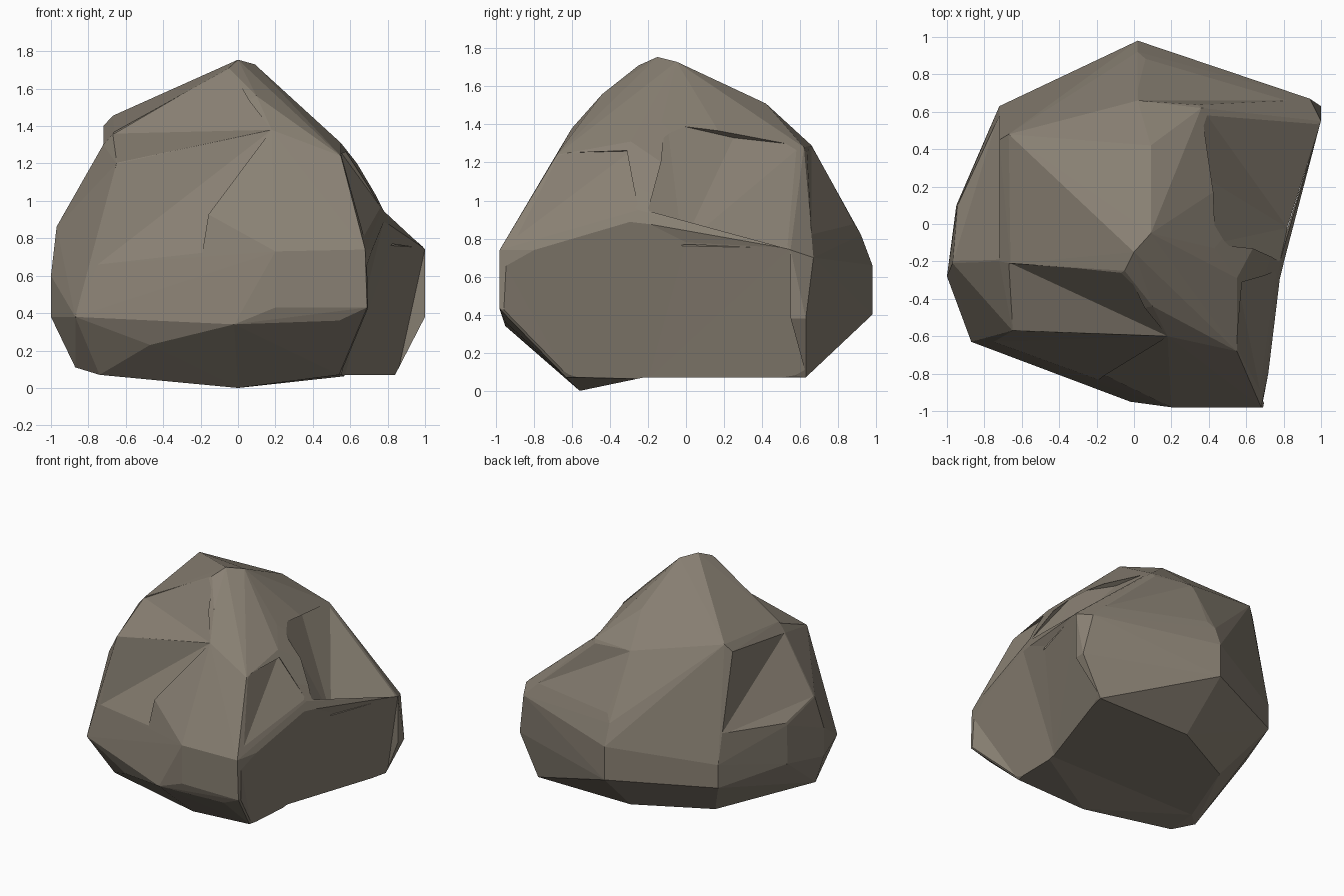
import bpy
import bmesh

# One flat stone colour
stone = bpy.data.materials.new("warm_grey_stone")
stone.diffuse_color = (0.25, 0.217, 0.172, 1.0)


def hull(name, points):
    """Object made from the convex hull of a few corner points."""
    bm = bmesh.new()
    for p in points:
        bm.verts.new(p)
    bmesh.ops.convex_hull(bm, input=bm.verts[:])
    loose = [v for v in bm.verts if not v.link_faces]
    bmesh.ops.delete(bm, geom=loose, context='VERTS')
    bmesh.ops.recalc_face_normals(bm, faces=bm.faces[:])
    mesh = bpy.data.meshes.new(name)
    bm.to_mesh(mesh)
    bm.free()
    mesh.materials.append(stone)
    obj = bpy.data.objects.new(name, mesh)
    bpy.context.collection.objects.link(obj)
    return obj


def carve(target, name, points):
    """Cut a wedge-shaped hollow out of the target."""
    cutter = hull(name, points)
    cutter.hide_render = True
    mod = target.modifiers.new(name, 'BOOLEAN')
    mod.operation = 'DIFFERENCE'
    mod.solver = 'EXACT'
    mod.object = cutter
    bpy.context.view_layer.objects.active = target
    bpy.ops.object.modifier_apply(modifier=mod.name)
    bpy.data.objects.remove(cutter)


# Underside, with its low tip near the front
base = [(0, -.56, 0), (.84, .63, .07), (.04, .63, .07), (-.5, .35, .07),
        (-.72, -.22, .07), (.54, -.63, .07), (-.74, -.47, .07),
        (-.87, -.36, .11), (.77, -.39, .26), (-.47, -.72, .23)]

# Widest belt of corners around the stone
belt = [(1, .55, .38), (1, .63, .38), (1, .55, .74), (.94, .67, .70),
        (.02, .98, .40), (.02, .98, .66), (.02, .92, .82),
        (-.72, .63, .40), (-.72, .63, .58), (-.95, .1, .45), (-.945, .1, .75),
        (-1, -.28, .38), (-1, -.28, .60), (-.97, -.21, .86),
        (-.87, -.63, .38), (-.75, -.63, .66), (-.02, -.95, .34),
        (.2, -.98, .43), (.54, -.95, .36), (.69, -.98, .43),
        (.68, -.98, .74), (.2, -.98, .73), (.79, -.42, .45), (.77, -.25, .95)]

# Shoulders below the peak
shoulders = [(.55, -.29, 1.31), (.55, -.68, 1.24), (.18, -.6, 1.38),
             (-.65, -.57, 1.20), (-.66, -.21, 1.37), (-.72, -.2, 1.30),
             (-.67, .48, 1.455), (-.72, .45, 1.40),
             (.02, .66, 1.29), (.36, .62, 1.28)]

# Peak and its rear ridge
crown = [(0, -.15, 1.755), (-.05, -.25, 1.71), (.09, -.05, 1.73),
         (.09, .42, 1.51), (.10, -.44, 1.56), (.43, -.13, 1.41)]

rock = hull("rock", base + belt + shoulders + crown)

# Ledge under the front left shoulder
carve(rock, "ledge_cut",
      [(-.66, -.21, 1.36), (.18, -.6, 1.38), (-.66, -.57, 1.20),
       (-.05, -.255, 1.715), (-.9, -.22, 1.36), (-.9, -.57, 1.16),
       (-.9, -.22, 1.6), (-.66, -.62, 1.8)])

# Crease running down the front left face
carve(rock, "crease_cut",
      [(.18, -.6, 1.38), (-.66, -.57, 1.20), (-.75, -.63, .66),
       (-.3, -.9, .53), (-.5, -1.0, 1.2)])

# Gully on the right side between peak and rear corner
carve(rock, "gully_cut",
      [(.38, .25, 1.33), (.82, -.02, .76), (.37, .61, 1.29),
       (1, .55, .75), (.45, -.1, 1.41), (.78, -.2, .95), (.95, .2, 1.6)])

# Shallow dent down the right flank
carve(rock, "flank_cut",
      [(.83, 0, .78), (.83, 0, .38), (.57, -.2, .06),
       (.79, -.3, .93), (.70, -.97, .43), (.70, -.97, .7),
       (.55, -.62, .06), (.85, .63, .06), (1.001, .55, .38),
       (1.001, .55, .75), (1.2, -.2, .06), (1.2, -.2, .95)])

# Hollow below the left shoulder
carve(rock, "left_hollow_cut",
      [(-.72, .46, 1.42), (-.72, -.19, 1.30), (-.72, .60, .80),
       (-.97, -.21, .87), (-.95, .1, .76), (-1.3, .2, 1.3)])

# Hollow beside the front right edge
carve(rock, "front_right_hollow_cut",
      [(.55, -.29, 1.26), (.55, -.68, 1.25), (.69, -.97, .75),
       (.775, -.25, .95), (.95, -.6, 1.3)])

# Hollow on the back slope
carve(rock, "back_hollow_cut",
      [(.02, .66, 1.285), (.36, .63, 1.29), (.94, .66, .75),
       (.02, .93, .82), (.5, 1.1, 1.3)])

# Level rear part of the underside
carve(rock, "underside_cut",
      [(x, y, z) for x in (-1.3, 1.3)
       for y, z in ((-.22, .07), (1.2, .07), (1.2, -.5), (-.56, -.001), (-.8, -.5))])

# Flat chiselled facets
for poly in rock.data.polygons:
    poly.use_smooth = False
